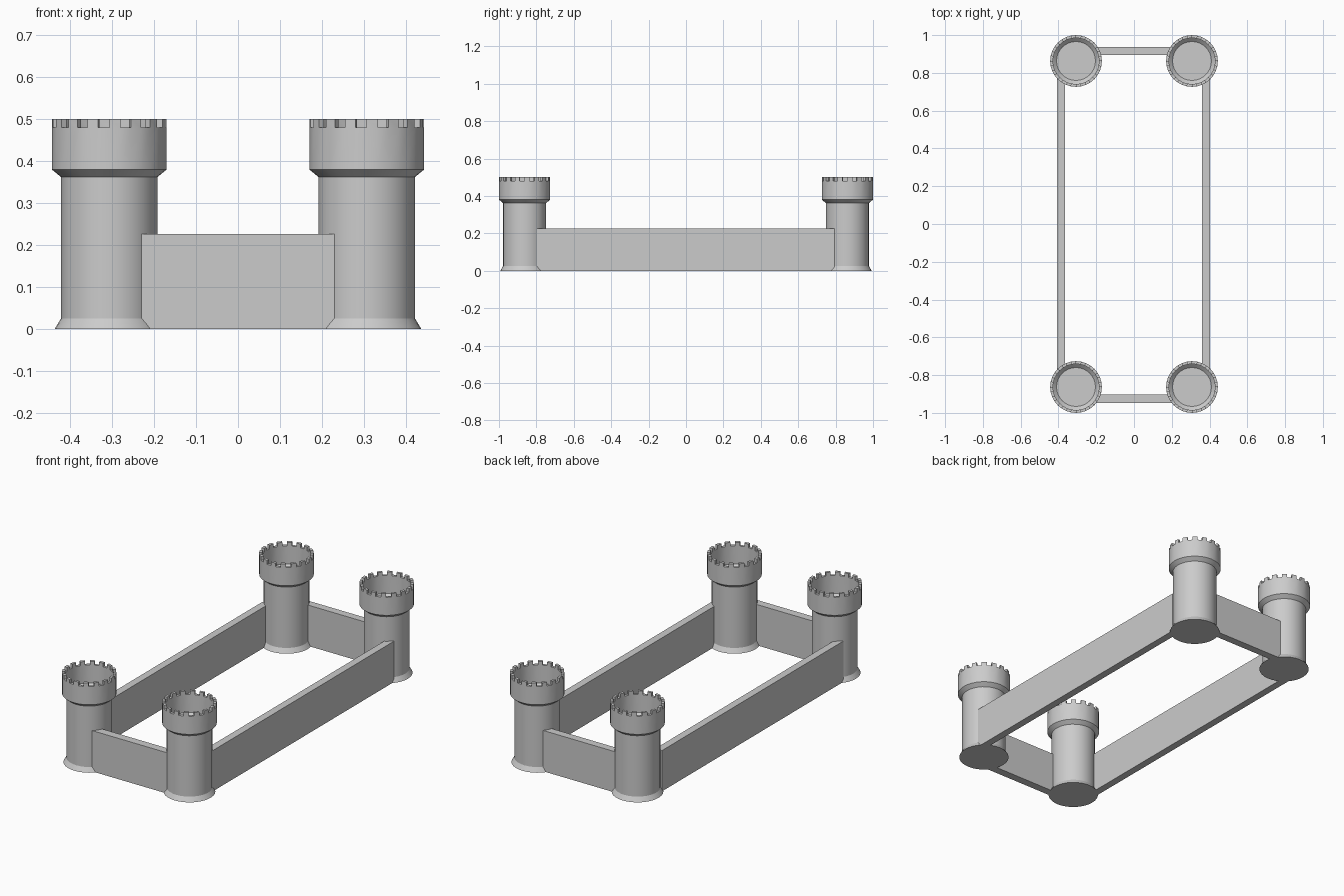
import bpy, bmesh, math

if "Cube" in bpy.data.objects:
    bpy.data.objects.remove(bpy.data.objects["Cube"])

SIDES = 32
TOWER_X, TOWER_Y = 0.307, 0.863
WALL_HEIGHT = 0.226


def finish(bm, name, location=(0, 0, 0)):
    bmesh.ops.recalc_face_normals(bm, faces=bm.faces)
    mesh = bpy.data.meshes.new(name)
    bm.to_mesh(mesh)
    bm.free()
    obj = bpy.data.objects.new(name, mesh)
    obj.location = location
    bpy.context.collection.objects.link(obj)
    return obj


def tower(name, x, y):
    # Lathe profile (radius, z): flared foot, shaft, wider head, rim, sunken floor
    profile = [(0.130, 0), (0.115, 0.025), (0.115, 0.362), (0.137, 0.380),
               (0.137, 0.480), (0.122, 0.480), (0.122, 0.380), (0.103, 0.362)]
    bm = bmesh.new()
    rings = []
    for r, z in profile:
        rings.append([bm.verts.new((r * math.cos(2 * math.pi * i / SIDES),
                                    r * math.sin(2 * math.pi * i / SIDES), z))
                      for i in range(SIDES)])
    merlons = []
    for k, (lo, hi) in enumerate(zip(rings, rings[1:])):
        for i in range(SIDES):
            j = (i + 1) % SIDES
            face = bm.faces.new((lo[i], lo[j], hi[j], hi[i]))
            if k == 4 and i % 2 == 0:
                merlons.append(face)
    bm.faces.new(rings[0][::-1])
    bm.faces.new(rings[-1])
    bmesh.ops.recalc_face_normals(bm, faces=bm.faces)

    # Battlements: raise every second rim face
    raised = bmesh.ops.extrude_discrete_faces(bm, faces=merlons)["faces"]
    for face in raised:
        bmesh.ops.translate(bm, verts=face.verts, vec=(0, 0, 0.02))

    obj = finish(bm, name, (x, y, 0))
    bpy.ops.object.select_all(action='DESELECT')
    obj.select_set(True)
    bpy.context.view_layer.objects.active = obj
    bpy.ops.object.shade_smooth_by_angle(angle=math.radians(25))


def wall(name, x0, x1, y0, y1):
    bm = bmesh.new()
    bmesh.ops.create_cube(bm, size=1)
    bmesh.ops.scale(bm, verts=bm.verts, vec=(x1 - x0, y1 - y0, WALL_HEIGHT))
    finish(bm, name, ((x0 + x1) / 2, (y0 + y1) / 2, WALL_HEIGHT / 2))


# Corner towers
for side, sx in (("left", -1), ("right", 1)):
    for end, sy in (("front", -1), ("back", 1)):
        tower(f"tower_{end}_{side}", sx * TOWER_X, sy * TOWER_Y)

# Curtain walls
wall("wall_left", -0.407, -0.366, -0.797, 0.793)
wall("wall_right", 0.361, 0.402, -0.797, 0.793)
wall("wall_front", -0.23, 0.23, -0.948, -0.903)
wall("wall_back", -0.23, 0.23, 0.895, 0.938)
